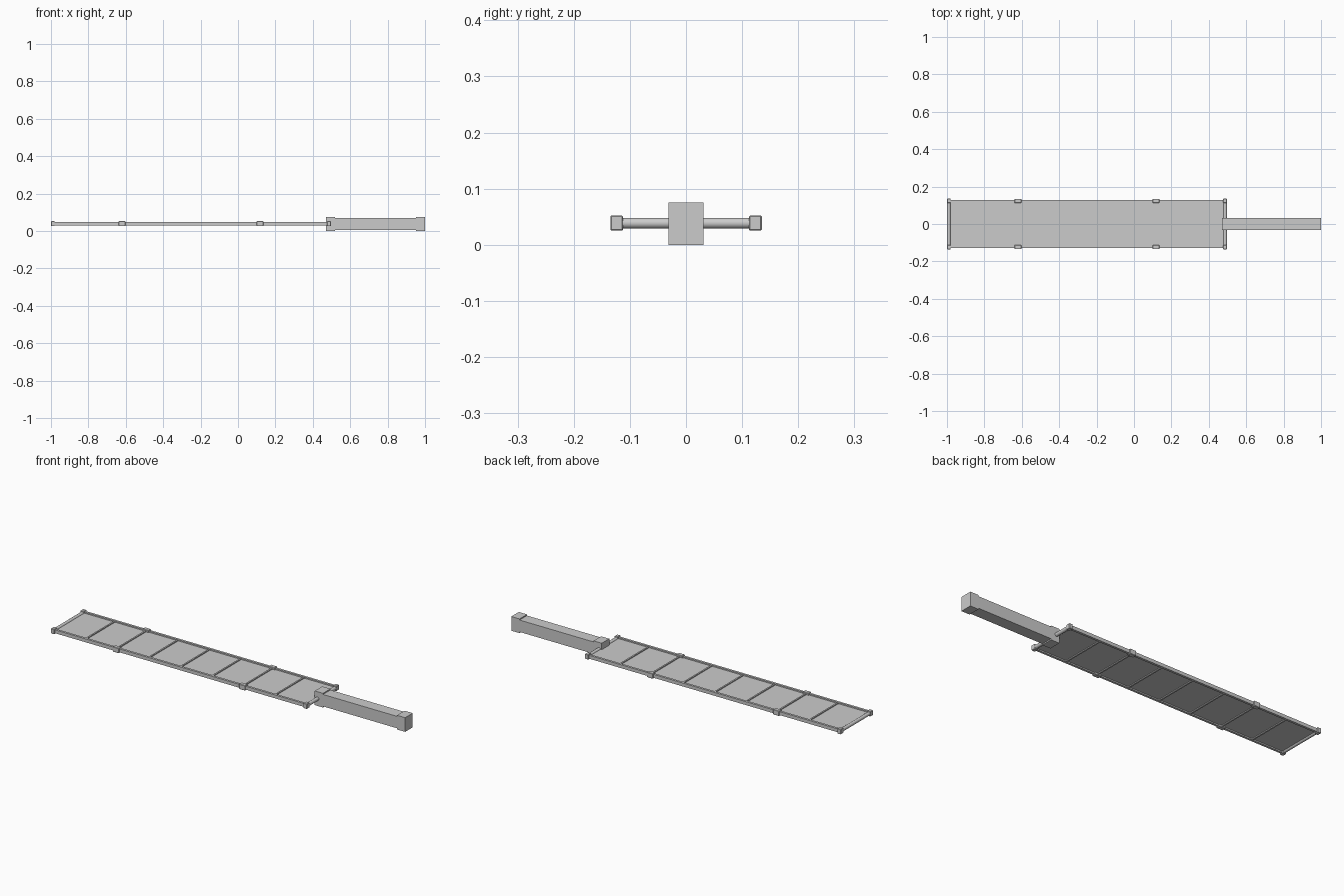
import bpy, math

if "Cube" in bpy.data.objects:
    bpy.data.objects.remove(bpy.data.objects["Cube"])

ZC = 0.0385          # mid height of the panel
X0, X1 = -0.99, 0.487  # end tube centre lines
YR = 0.1235          # side rail centre line


def box(name, lo, hi, bevel=0.0):
    c = [(a + b) / 2 for a, b in zip(lo, hi)]
    bpy.ops.mesh.primitive_cube_add(size=1, location=c)
    o = bpy.context.object
    o.name = name
    o.scale = [b - a for a, b in zip(lo, hi)]
    bpy.ops.object.transform_apply(location=False, rotation=False, scale=True)
    if bevel:
        m = o.modifiers.new("bevel", 'BEVEL')
        m.width, m.segments = bevel, 1
    return o


def centred(name, x, y, sx, sy, sz, bevel=0.0):
    return box(name, (x - sx / 2, y - sy / 2, ZC - sz / 2),
               (x + sx / 2, y + sy / 2, ZC + sz / 2), bevel)


def tube(name, x, r, length):
    bpy.ops.mesh.primitive_cylinder_add(vertices=16, radius=r, depth=length,
                                        location=(x, 0, ZC),
                                        rotation=(math.pi / 2, 0, 0))
    bpy.context.object.name = name
    bpy.ops.object.shade_smooth_by_angle()


# Thin panel sheet
box("panel_sheet", (X0, -YR, ZC - 0.0025), (X1, YR, ZC + 0.0025))

# Cross bars between the eight panel segments
step = (X1 - X0) / 8
for i in range(1, 8):
    centred("cross_bar", X0 + i * step, 0, 0.008, 2 * YR, 0.015)

# Round end tubes
for x in (X0, X1):
    tube("end_tube", x, 0.0095, 2 * YR)

# Side rails, corner blocks and rail joints
for s in (-1, 1):
    centred("side_rail", (X0 + X1) / 2, s * YR, X1 - X0, 0.012, 0.018)
    for x in (X0, X1):
        centred("corner_block", x, s * YR, 0.020, 0.023, 0.027, 0.002)
    for i in (2, 6):
        centred("rail_joint", X0 + i * step, s * YR, 0.036, 0.022, 0.027, 0.002)

# Main boom with a taller block at each end
box("boom", (0.51, -0.031, 0.006), (0.96, 0.031, 0.069))
for a, b in ((0.471, 0.519), (0.952, 1.0)):
    box("boom_end_block", (a, -0.0315, 0), (b, 0.0315, 0.075))
